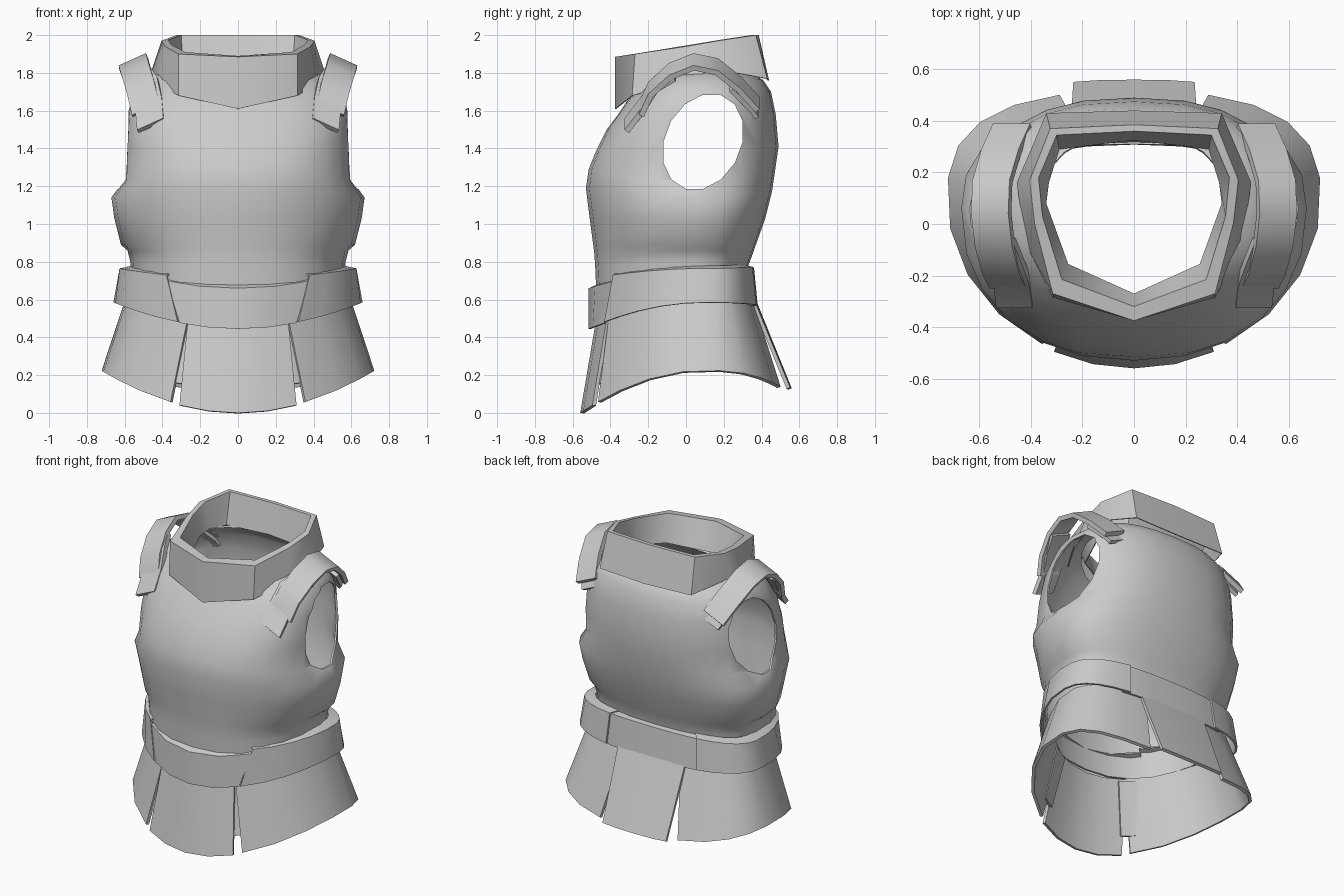
import bpy
from math import sin, cos, radians, pi


def arc(a0, a1, n, w, f, b, zf, zs, zb, pf=1.0, pb=0.75, yc=0.1):
    """Body cross-section from angle a0 to a1: 0 = front, 90 = +x side, 180 = back."""
    pts = []
    for i in range(n + 1):
        t = radians(a0 + (a1 - a0) * i / n)
        s, c = sin(t), cos(t)
        p, depth, ze = (pf, yc - f, zf) if c > 0 else (pb, b - yc, zb)
        x = w * abs(s) ** p * (1 if s >= 0 else -1)
        y = yc - depth * abs(c) ** p * (1 if c > 0 else -1)
        pts.append((x, y, zs + (ze - zs) * c * c))
    return pts


def sheet(name, rows, thick=0.02, mirror=False, closed=False, angle=40):
    """Skin rows of points (listed bottom to top) and give the sheet thickness."""
    if closed:
        rows = [r[:-1] for r in rows]
    n = len(rows[0])
    verts = [p for r in rows for p in r]
    faces = []
    for r in range(len(rows) - 1):
        for i in range(n if closed else n - 1):
            j = (i + 1) % n
            faces.append((r * n + i, r * n + j, (r + 1) * n + j, (r + 1) * n + i))
    me = bpy.data.meshes.new(name)
    me.from_pydata(verts, [], faces)
    ob = bpy.data.objects.new(name, me)
    bpy.context.collection.objects.link(ob)
    bpy.ops.object.select_all(action='DESELECT')
    ob.select_set(True)
    bpy.context.view_layer.objects.active = ob
    m = ob.modifiers.new("thickness", 'SOLIDIFY')
    m.thickness, m.offset = thick, -1
    bpy.ops.object.modifier_apply(modifier=m.name)
    if mirror:
        m = ob.modifiers.new("mirror", 'MIRROR')
        m.use_mirror_merge = False
        bpy.ops.object.modifier_apply(modifier=m.name)
    bpy.ops.object.shade_smooth_by_angle(angle=radians(angle))
    return ob


# Torso shell: half width, front y, back y, z at front, side and back, front roundness
torso_rings = [
    (0.56, -0.47, 0.32, 0.52, 0.58, 0.60, 0.88),
    (0.57, -0.48, 0.33, 0.76, 0.80, 0.78, 0.88),
    (0.585, -0.485, 0.36, 0.84, 0.86, 0.86, 0.9),
    (0.62, -0.49, 0.37, 0.88, 0.89, 0.89, 0.92),
    (0.655, -0.51, 0.42, 1.03, 1.03, 1.03, 0.94),
    (0.67, -0.53, 0.455, 1.19, 1.14, 1.17, 0.9),
    (0.605, -0.515, 0.47, 1.29, 1.23, 1.27, 0.77),
    (0.60, -0.475, 0.49, 1.39, 1.40, 1.41, 0.75),
    (0.59, -0.42, 0.475, 1.50, 1.60, 1.58, 0.8),
    (0.55, -0.36, 0.45, 1.58, 1.72, 1.70, 0.88),
    (0.46, -0.32, 0.41, 1.64, 1.79, 1.76, 0.88),
    (0.36, -0.285, 0.35, 1.69, 1.81, 1.80, 0.9),
]
torso = sheet("torso_shell", [arc(0, 360, 24, *r, pb=0.82, yc=0.06)
                              for r in torso_rings], 0.012, closed=True, angle=60)

# Arm holes cut straight through both sides, leaning back at the top
bpy.ops.mesh.primitive_cylinder_add(vertices=14, radius=1, depth=3, location=(0, 0.09, 1.435),
                                    rotation=(0, pi / 2, 0))
cutter = bpy.context.object
cutter.name = "arm_hole_cutter"
cutter.scale = (0.255, 0.21, 1)
for v in cutter.data.vertices:
    v.co.y -= 0.22 * v.co.x
cutter.hide_render = True
bpy.context.view_layer.objects.active = torso
cut = torso.modifiers.new("arm_holes", 'BOOLEAN')
cut.operation, cut.solver, cut.object = 'DIFFERENCE', 'EXACT', cutter
bpy.ops.object.modifier_apply(modifier=cut.name)
bpy.data.objects.remove(cutter)

# Collar: outer wall, narrow rim and an inner wall funnelling down to the neck opening
low = [(0, -0.375, 1.61), (0.315, -0.285, 1.68), (0.42, -0.08, 1.74), (0.455, 0.16, 1.82),
       (0.34, 0.43, 1.77), (0, 0.44, 1.76)]
high = [(0, -0.375, 1.885), (0.315, -0.27, 1.90), (0.385, 0.0, 1.94), (0.405, 0.17, 1.97),
        (0.325, 0.37, 2.0), (0, 0.385, 2.0)]
rim = [(0, -0.32, 1.89), (0.28, -0.215, 1.91), (0.355, 0.03, 1.95), (0.37, 0.18, 1.975),
       (0.30, 0.345, 2.0), (0, 0.36, 2.0)]
neck = [(0, -0.27, 1.70), (0.255, -0.155, 1.74), (0.34, 0.08, 1.79), (0.33, 0.16, 1.81),
        (0.29, 0.29, 1.80), (0, 0.325, 1.80)]


def full(half):
    return half + [(-x, y, z) for x, y, z in half[-2:0:-1]] + [half[0]]


sheet("collar", [full(r) for r in (low, high, rim, neck)], 0.006, closed=True, angle=50)


# Shoulder straps: a padded arch over shorter front and rear straps
def strap(name, path, half, thick):
    def edge(s):
        return [(x + s * half, y, z - s * half * 0.45) for x, y, z in path]
    sheet(name, [edge(1), edge(-1)], thick, mirror=True)


strap("shoulder_pad", [(0.49, -0.25, 1.61), (0.515, -0.20, 1.72), (0.545, -0.09, 1.82),
                       (0.56, 0.04, 1.872), (0.555, 0.17, 1.845), (0.52, 0.29, 1.75),
                       (0.475, 0.39, 1.64)], 0.072, 0.03)
strap("front_strap", [(0.465, -0.325, 1.53), (0.475, -0.24, 1.64), (0.50, -0.17, 1.75),
                      (0.54, -0.07, 1.81)], 0.07, 0.03)
strap("rear_strap", [(0.52, 0.25, 1.74), (0.47, 0.36, 1.63), (0.45, 0.385, 1.59)], 0.055, 0.025)

# Belt: front plate, side bands and back band, each with a lip turned in at the top
sheet("belt_front_plate", [arc(-30, 30, 4, 0.62, -0.515, 0.37, 0.445, 0.57, 0.58),
                           arc(-38, 38, 4, 0.61, -0.515, 0.36, 0.66, 0.76, 0.77),
                           arc(-38, 38, 4, 0.56, -0.47, 0.32, 0.68, 0.78, 0.78)], 0.012)
sheet("belt_side_band", [arc(29, 156, 10, 0.66, -0.51, 0.39, 0.45, 0.585, 0.57),
                         arc(37, 156, 10, 0.63, -0.51, 0.37, 0.71, 0.765, 0.775),
                         arc(37, 156, 10, 0.56, -0.47, 0.32, 0.73, 0.78, 0.785)],
      0.012, mirror=True)
sheet("belt_back_band", [arc(150, 210, 6, 0.645, -0.49, 0.38, 0.5, 0.58, 0.565),
                         arc(150, 210, 6, 0.62, -0.49, 0.36, 0.7, 0.76, 0.77),
                         arc(150, 210, 6, 0.56, -0.47, 0.31, 0.7, 0.77, 0.78)], 0.012)

# Skirt flaps flaring out under the belt
sheet("skirt_front_flap", [arc(-25.5, 25.5, 4, 0.72, -0.56, 0.5, 0.0, 0.22, 0.13),
                           arc(-26, 26, 4, 0.60, -0.475, 0.36, 0.50, 0.60, 0.60)])
sheet("skirt_side_flap", [arc(29.5, 163, 8, 0.725, -0.55, 0.515, 0.005, 0.225, 0.13),
                          arc(26, 166, 8, 0.60, -0.465, 0.36, 0.50, 0.60, 0.60)], mirror=True)
sheet("skirt_back_flap", [arc(167, 193, 4, 0.72, -0.56, 0.56, 0.0, 0.22, 0.13),
                          arc(162, 198, 4, 0.60, -0.47, 0.37, 0.5, 0.60, 0.60)])
# Narrow lining strips behind the front gaps
sheet("skirt_lining", [arc(24, 32, 2, 0.69, -0.52, 0.48, 0.13, 0.26, 0.2),
                       arc(22, 34, 2, 0.59, -0.455, 0.35, 0.48, 0.58, 0.58)], mirror=True)
